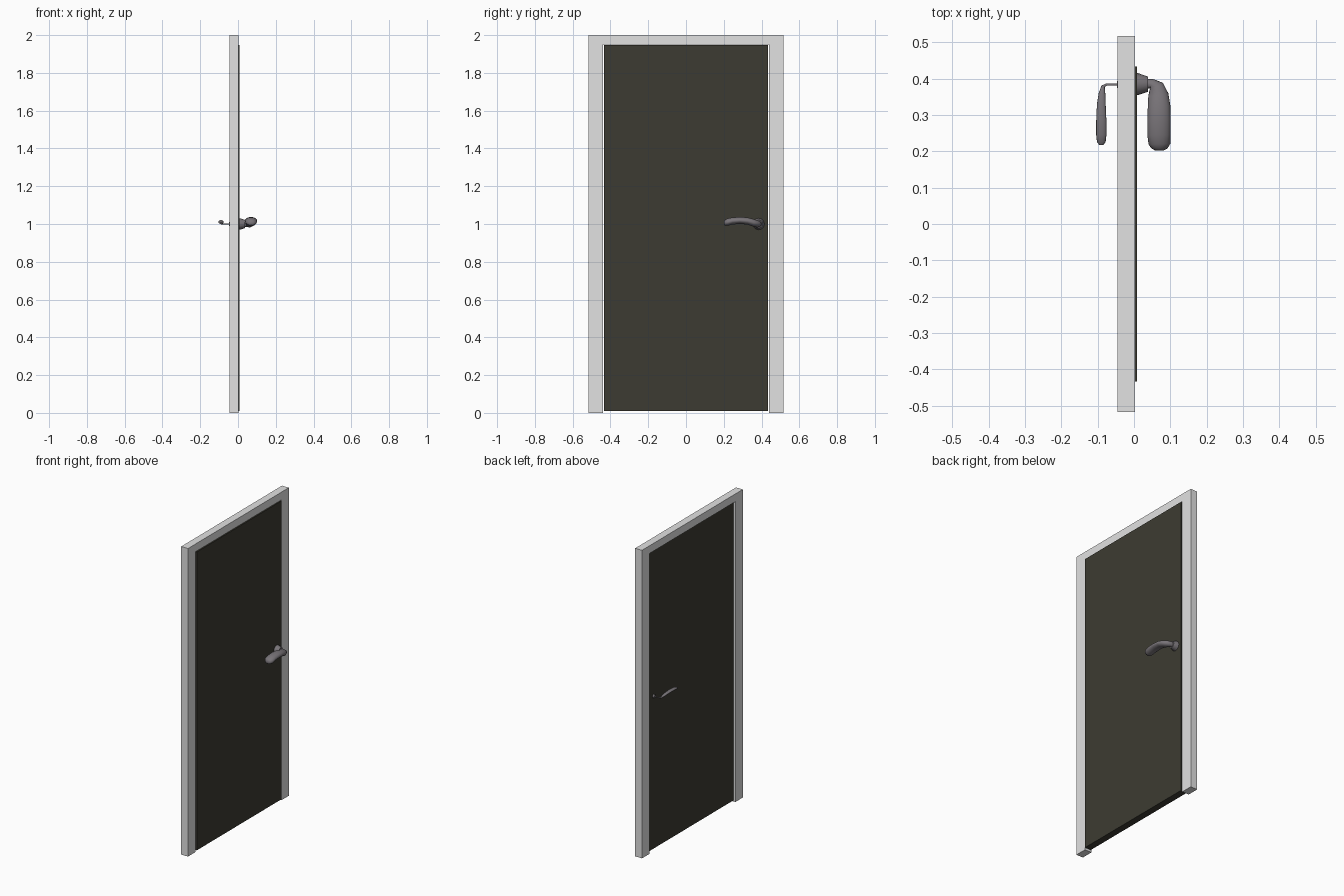
import bpy, bmesh, math
from mathutils import Vector

if "Cube" in bpy.data.objects:
    bpy.data.objects.remove(bpy.data.objects["Cube"])


def material(name, rgb):
    m = bpy.data.materials.new(name)
    m.diffuse_color = (*rgb, 1)
    m.use_nodes = True
    m.node_tree.nodes["Principled BSDF"].inputs["Base Color"].default_value = m.diffuse_color
    return m


FRAME = material("frame_light_grey", (0.76, 0.76, 0.76))
DOOR = material("door_dark_olive", (0.046, 0.044, 0.032))
METAL = material("handle_grey", (0.19, 0.175, 0.19))


def finish(name, bm, mat, smooth=False):
    bmesh.ops.recalc_face_normals(bm, faces=bm.faces)
    mesh = bpy.data.meshes.new(name)
    bm.to_mesh(mesh)
    bm.free()
    mesh.materials.append(mat)
    ob = bpy.data.objects.new(name, mesh)
    bpy.context.collection.objects.link(ob)
    if smooth:
        bpy.ops.object.select_all(action='DESELECT')
        ob.select_set(True)
        bpy.context.view_layer.objects.active = ob
        bpy.ops.object.shade_smooth_by_angle(angle=math.radians(45))
    return ob


def slab(name, outline, x0, x1, mat):
    """Extrude a (y, z) outline from x0 to x1."""
    bm = bmesh.new()
    face = bm.faces.new([bm.verts.new((x0, y, z)) for y, z in outline])
    ext = bmesh.ops.extrude_face_region(bm, geom=[face])
    moved = [g for g in ext["geom"] if isinstance(g, bmesh.types.BMVert)]
    bmesh.ops.translate(bm, verts=moved, vec=(x1 - x0, 0, 0))
    return finish(name, bm, mat)


def loft(name, stations, mat, sides=16):
    """Tube through (x, y, z, half width, half height) stations with oval sections."""
    bm = bmesh.new()
    pts = [Vector(s[:3]) for s in stations]
    rings = []
    for i, (p, s) in enumerate(zip(pts, stations)):
        t = pts[min(i + 1, len(pts) - 1)] - pts[max(i - 1, 0)]
        t.z = 0
        side = t.normalized().cross(Vector((0, 0, 1)))
        ring = []
        for k in range(sides):
            a = 2 * math.pi * k / sides
            ring.append(bm.verts.new(p + side * s[3] * math.cos(a)
                                     + Vector((0, 0, s[4] * math.sin(a)))))
        rings.append(ring)
    for a, b in zip(rings, rings[1:]):
        for k in range(sides):
            n = (k + 1) % sides
            bm.faces.new((a[k], a[n], b[n], b[k]))
    bm.faces.new(rings[0])
    bm.faces.new(rings[-1])
    return finish(name, bm, mat, True)


# Three-sided frame, open at the floor
slab("door_frame", [(-0.517, 0), (-0.517, 2), (0.517, 2), (0.517, 0),
                    (0.44, 0), (0.44, 1.95), (-0.44, 1.95), (-0.44, 0)],
     -0.046, 0.003, FRAME)

# Door leaf, standing slightly proud of the frame at +x
slab("door_panel", [(-0.434, 0.01), (-0.434, 1.947), (0.434, 1.947), (0.434, 0.01)],
     -0.036, 0.008, DOOR)

# Tapered rosette and thick lever
loft("front_rosette", [(0.004, 0.385, 1.0, 0.031, 0.031),
                       (0.012, 0.385, 1.0, 0.030, 0.030),
                       (0.038, 0.385, 1.0, 0.021, 0.021)], METAL)
loft("front_lever", [(0.030, 0.386, 1.000, 0.014, 0.016),
                     (0.048, 0.386, 1.000, 0.014, 0.016),
                     (0.061, 0.377, 1.001, 0.022, 0.019),
                     (0.067, 0.355, 1.007, 0.028, 0.020),
                     (0.069, 0.325, 1.016, 0.031, 0.019),
                     (0.069, 0.285, 1.019, 0.032, 0.018),
                     (0.069, 0.245, 1.016, 0.032, 0.019),
                     (0.070, 0.220, 1.010, 0.030, 0.019),
                     (0.070, 0.208, 1.007, 0.022, 0.016),
                     (0.070, 0.202, 1.005, 0.011, 0.009)], METAL)

# Small rosette and slender lever
loft("rear_rosette", [(-0.034, 0.384, 1.0, 0.012, 0.012),
                      (-0.047, 0.384, 1.0, 0.010, 0.010)], METAL)
loft("rear_lever", [(-0.040, 0.384, 1.000, 0.003, 0.003),
                    (-0.076, 0.384, 1.000, 0.003, 0.003),
                    (-0.085, 0.379, 1.001, 0.005, 0.004),
                    (-0.088, 0.360, 1.005, 0.009, 0.006),
                    (-0.090, 0.330, 1.011, 0.012, 0.007),
                    (-0.090, 0.285, 1.013, 0.014, 0.007),
                    (-0.090, 0.245, 1.011, 0.014, 0.007),
                    (-0.090, 0.226, 1.007, 0.012, 0.006),
                    (-0.090, 0.218, 1.004, 0.006, 0.004)], METAL)
